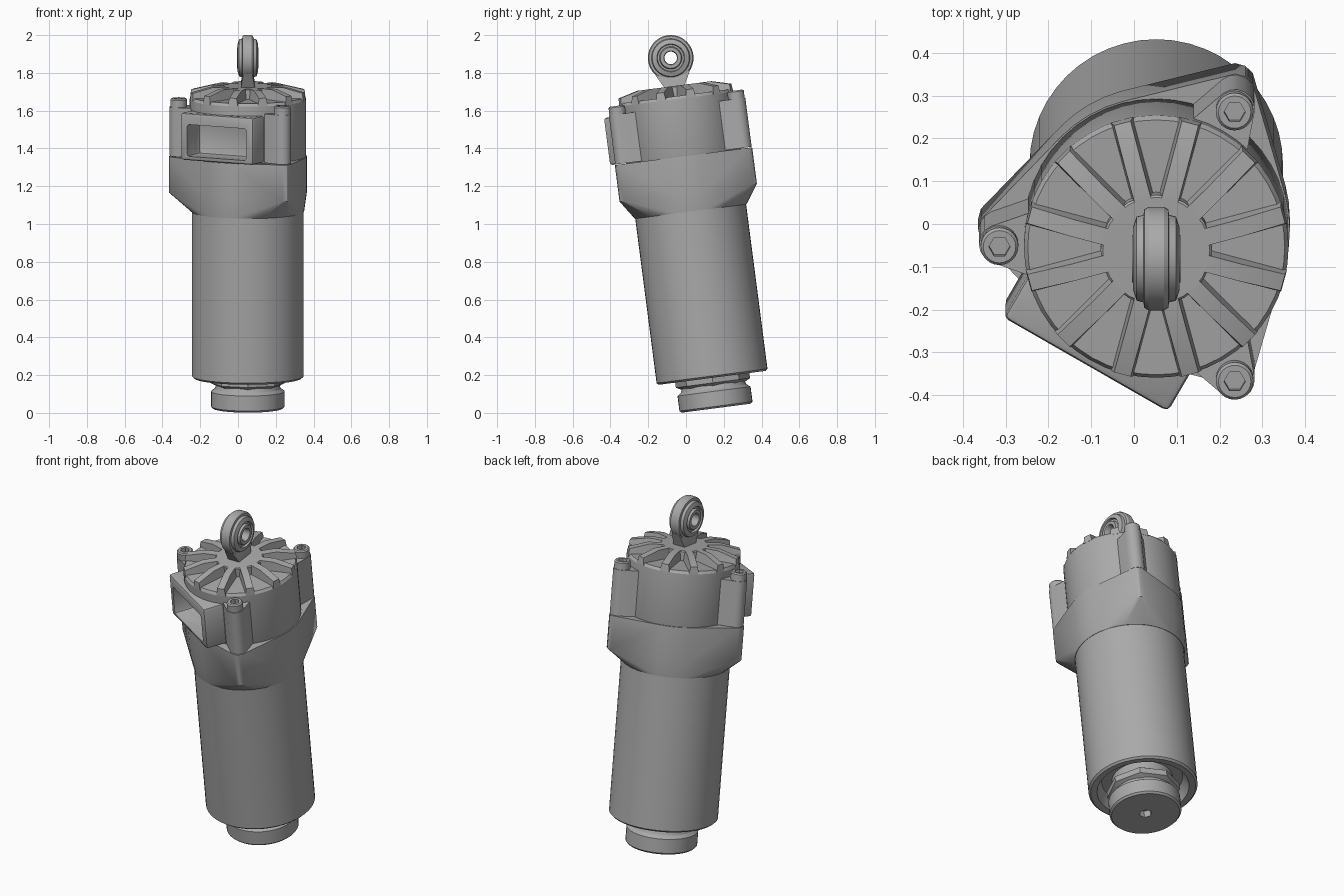
import bpy, bmesh, math
from mathutils import Matrix, Vector

if "Cube" in bpy.data.objects:
    bpy.data.objects.remove(bpy.data.objects["Cube"])

# The whole unit leans forward about its base
TILT = Matrix.Translation((0.052, 0.16, 0.025)) @ Matrix.Rotation(math.radians(7.4), 4, 'X')

metal = bpy.data.materials.new("grey_metal")
metal.use_nodes = True
GREY = (0.4, 0.4, 0.4, 1)
metal.diffuse_color = GREY
metal.node_tree.nodes["Principled BSDF"].inputs["Base Color"].default_value = GREY


def finish(name, bm, place=None):
    bmesh.ops.recalc_face_normals(bm, faces=bm.faces)
    mesh = bpy.data.meshes.new(name)
    bm.to_mesh(mesh)
    bm.free()
    mesh.materials.append(metal)
    ob = bpy.data.objects.new(name, mesh)
    bpy.context.scene.collection.objects.link(ob)
    ob.matrix_world = TILT @ (place or Matrix())
    return ob


def lathe(name, profile, segs=40, closed=False, place=None):
    """Spin (radius, height) points around the local z axis."""
    bm = bmesh.new()
    rings = []
    for r, h in profile:
        rings.append([bm.verts.new((r * math.cos(a), r * math.sin(a), h))
                      for a in (math.tau * i / segs for i in range(segs))])
    pairs = list(zip(rings, rings[1:]))
    if closed:
        pairs.append((rings[-1], rings[0]))
    else:
        bm.faces.new(rings[0])
        bm.faces.new(rings[-1])
    for low, high in pairs:
        for i in range(segs):
            j = (i + 1) % segs
            bm.faces.new((low[i], low[j], high[j], high[i]))
    return finish(name, bm, place)


def hull(name, points, place=None):
    bm = bmesh.new()
    for p in points:
        bm.verts.new(p)
    out = bmesh.ops.convex_hull(bm, input=bm.verts)
    loose = {g for g in out["geom_interior"] + out["geom_unused"]
             if isinstance(g, bmesh.types.BMVert)}
    bmesh.ops.delete(bm, geom=list(loose), context='VERTS')
    bmesh.ops.dissolve_limit(bm, angle_limit=0.01, verts=bm.verts, edges=bm.edges)
    return finish(name, bm, place)


def box(name, lo, hi, place=None):
    return hull(name, [(x, y, z) for x in (lo[0], hi[0]) for y in (lo[1], hi[1])
                       for z in (lo[2], hi[2])], place)


def circle(cx, cy, r, z, n):
    return [(cx + r * math.cos(math.tau * i / n), cy + r * math.sin(math.tau * i / n), z)
            for i in range(n)]


def apply_modifier(ob, mod):
    bpy.context.view_layer.objects.active = ob
    bpy.ops.object.modifier_apply(modifier=mod.name)


def cut(ob, cutter):
    mod = ob.modifiers.new("cut", 'BOOLEAN')
    mod.operation = 'DIFFERENCE'
    mod.solver = 'EXACT'
    mod.object = cutter
    cutter.hide_render = True
    bpy.context.view_layer.update()
    apply_modifier(ob, mod)


def bevel(ob, width):
    mod = ob.modifiers.new("bevel", 'BEVEL')
    mod.width = width
    mod.segments = 2
    apply_modifier(ob, mod)


def turn(degrees):
    return Matrix.Rotation(math.radians(degrees), 4, 'Z')


cutters = []

# Bottom cap: round foot, hexagonal collar and neck
foot = lathe("bottom_cap", [(0.185, 0), (0.195, 0.01), (0.195, 0.09), (0.175, 0.105),
                            (0.165, 0.13), (0.165, 0.25)])
socket = lathe("cap_socket_cutter", [(0.035, -0.05), (0.035, 0.04)], 6)
cut(foot, socket)
cutters.append(socket)
lathe("cap_collar", [(0.17, 0.12), (0.198, 0.135), (0.198, 0.17), (0.17, 0.19)], 8)

# Long bowl with a hollow lower rim
lathe("bowl", [(0.22, 0.23), (0.24, 0.2), (0.25, 0.165), (0.285, 0.162),
               (0.296, 0.172), (0.296, 1.08)], 48)

# Flared collar with three lobes running into the bowl
lobes = [(0.368 * math.cos(math.radians(a)), 0.368 * math.sin(math.radians(a)))
         for a in (60, 180, 300)]
outline = circle(0, 0, 0.298, 1.05, 48)
for z in (1.15, 1.345):
    outline += circle(0, 0, 0.312, z, 48)
    for x, y in lobes:
        outline += circle(x, y, 0.048, z, 12)
hull("flared_collar", outline)

# Head drum with a dished top
head = lathe("head", [(0.305, 1.34), (0.309, 1.352), (0.309, 1.65), (0.3, 1.665),
                      (0.13, 1.665)], 48)

# Port block on the front corner, with a rectangular pocket
port_turn = turn(240)
port = box("port_block", (0.1, -0.222, 1.348), (0.33, 0.222, 1.6), port_turn)
bevel(port, 0.014)
pocket = box("pocket_cutter", (0.2, -0.18, 1.37), (0.45, 0.18, 1.54), port_turn)
bevel(pocket, 0.012)
cut(port, pocket)
cut(head, pocket)
cutters.append(pocket)

# Bolt lugs and socket-head bolts
for i, angle in enumerate((60, 180, 300), 1):
    place = turn(angle)
    pts = []
    for z in (1.348, 1.61):
        pts += circle(0.368, 0, 0.046, z, 16)
        pts += [(0.25, 0.09, z), (0.25, -0.09, z)]
    hull(f"bolt_lug_{i}", pts, place)
    place = place @ Matrix.Translation((0.366, 0, 1.605))
    bolt = lathe(f"bolt_{i}", [(0.044, 0), (0.044, 0.043), (0.038, 0.05)], 24, place=place)
    hexagon = lathe("bolt_socket_cutter", [(0.025, 0.025), (0.025, 0.1)], 6, place=place)
    cut(bolt, hexagon)
    cutters.append(hexagon)

# Hub and radial ribs on the top
lathe("hub", [(0.13, 1.65), (0.13, 1.715), (0.125, 1.72)], 24)
for i in range(12):
    side = [(r, s * w, z) for s in (-1, 1) for r, w, z in (
        (0.1, 0.027, 1.65), (0.1, 0.02, 1.72), (0.2, 0.02, 1.72),
        (0.306, 0.02, 1.693), (0.309, 0.027, 1.65))]
    hull(f"rib_{i + 1}", side, turn(15 + 30 * i))

# Lifting eye: tapered neck and stepped ring
hull("eye_neck", [(sx * x, sy * y, z) for sx in (-1, 1) for sy in (-1, 1)
                  for x, y, z in ((0.038, 0.05, 1.71), (0.035, 0.05, 1.745),
                                  (0.024, 0.095, 1.795))])
half = [(0.033, 0.05), (0.037, 0.057), (0.055, 0.057), (0.06, 0.042), (0.07, 0.042),
        (0.074, 0.054), (0.098, 0.046), (0.102, 0.03), (0.115, 0.028), (0.121, 0.018)]
ring = half + [(r, -h) for r, h in reversed(half)]
lathe("lifting_eye", ring, 40, True,
      Matrix.Translation((0, 0, 1.87)) @ Matrix.Rotation(math.pi / 2, 4, 'Y'))

# Remove the cutters, then smooth the round surfaces
for ob in cutters:
    bpy.data.objects.remove(ob)
for ob in bpy.context.scene.objects:
    ob.select_set(ob.type == 'MESH')
    if ob.type == 'MESH':
        bpy.context.view_layer.objects.active = ob
bpy.ops.object.shade_smooth_by_angle(angle=math.radians(30))
